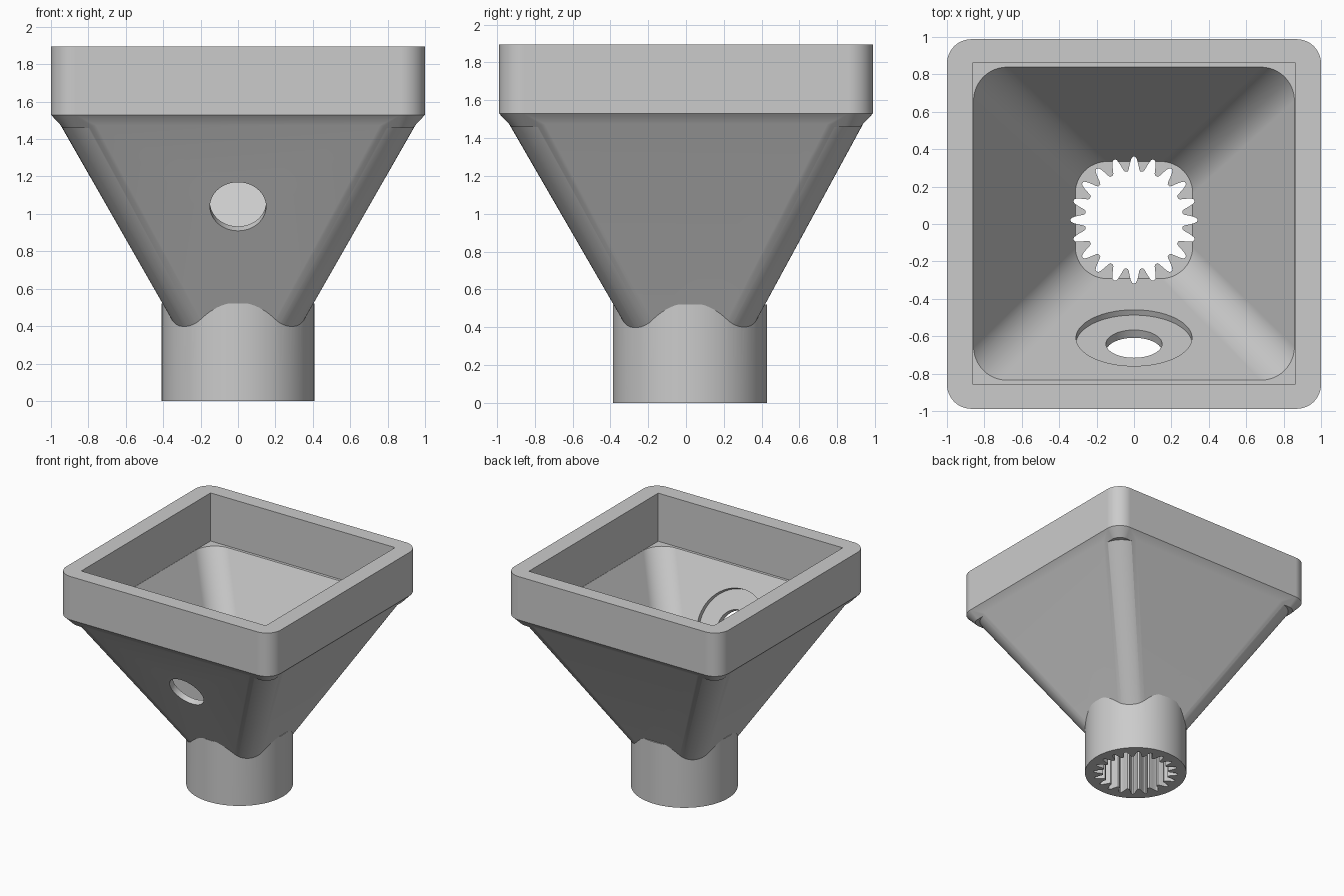
import bpy, bmesh, math
from mathutils import Vector

cube = bpy.data.objects.get("Cube")
if cube:
    bpy.data.objects.remove(cube, do_unlink=True)

grey = bpy.data.materials.new("plain_grey")
grey.use_nodes = True
grey.diffuse_color = (0.6, 0.6, 0.6, 1)
grey.node_tree.nodes["Principled BSDF"].inputs["Base Color"].default_value = (0.6, 0.6, 0.6, 1)


def rounded_rect(z, hx, hy, r, cy=0.0, seg=12):
    """Horizontal rounded rectangle, counter-clockwise."""
    pts = []
    for k, (sx, sy) in enumerate([(1, 1), (-1, 1), (-1, -1), (1, -1)]):
        for i in range(seg + 1):
            a = math.pi / 2 * (k + i / seg)
            pts.append(Vector((sx * (hx - r) + r * math.cos(a),
                               cy + sy * (hy - r) + r * math.sin(a), z)))
    return pts


def circle(z, r, cy=0.0, n=96):
    return [Vector((r * math.cos(math.tau * i / n), cy + r * math.sin(math.tau * i / n), z))
            for i in range(n)]


def gear(z, cy, teeth=20):
    """Toothed outline with slots tapering outwards."""
    flank = [(0.263, 7.2), (0.272, 6.0), (0.295, 4.6), (0.32, 3.1), (0.334, 1.9), (0.339, 0.8)]
    outline = [(r, -a) for r, a in flank] + [(r, a) for r, a in reversed(flank)]
    pts = []
    for t in range(teeth):
        for r, a in outline:
            ang = math.tau * t / teeth + math.radians(a)
            pts.append(Vector((r * math.cos(ang), cy + r * math.sin(ang), z)))
    return pts


def loft(name, rings):
    """Closed solid through rings of equal point count."""
    bm = bmesh.new()
    loops = [[bm.verts.new(p) for p in ring] for ring in rings]
    n = len(loops[0])
    for low, high in zip(loops, loops[1:]):
        for i in range(n):
            j = (i + 1) % n
            bm.faces.new((low[i], low[j], high[j], high[i]))
    bm.faces.new(loops[0][::-1])
    bm.faces.new(loops[-1])
    bmesh.ops.recalc_face_normals(bm, faces=bm.faces)
    mesh = bpy.data.meshes.new(name)
    bm.to_mesh(mesh)
    bm.free()
    mesh.materials.append(grey)
    ob = bpy.data.objects.new(name, mesh)
    bpy.context.collection.objects.link(ob)
    return ob


def combine(target, other, operation):
    other.hide_render = True
    mod = target.modifiers.new("combine", 'BOOLEAN')
    mod.operation = operation
    mod.solver = 'EXACT'
    mod.object = other
    bpy.context.view_layer.objects.active = target
    bpy.ops.object.modifier_apply(modifier=mod.name)
    bpy.data.objects.remove(other, do_unlink=True)


SPOUT_Y = 0.021

# Square rim with a chamfered lower edge
hopper = loft("hopper_body", [
    rounded_rect(1.46, 0.935, 0.922, 0.08),
    rounded_rect(1.53, 1.0, 0.988, 0.13),
    rounded_rect(1.895, 1.0, 0.988, 0.13)])

# Tapered funnel and round spout
combine(hopper, loft("funnel", [
    rounded_rect(0.3, 0.277, 0.277, 0.15, SPOUT_Y),
    rounded_rect(1.5, 0.963, 0.95, 0.19)]), 'UNION')
combine(hopper, loft("spout", [circle(0, 0.408, SPOUT_Y),
                               circle(0.52, 0.408, SPOUT_Y)]), 'UNION')

# Sharp-cornered rim opening, then the tapered cavity
opening = [Vector((x, y, 0)) for x, y in
           [(0.86, 0.863), (-0.86, 0.863), (-0.86, -0.858), (0.86, -0.858)]]
combine(hopper, loft("rim_opening", [[p + Vector((0, 0, z)) for p in opening]
                                     for z in (1.49, 2.1)]), 'DIFFERENCE')
combine(hopper, loft("cavity", [
    rounded_rect(0.51, 0.314, 0.313, 0.17, SPOUT_Y),
    rounded_rect(1.49, 0.858, 0.837, 0.18, 0.002),
    rounded_rect(1.6, 0.858, 0.837, 0.18, 0.002)]), 'DIFFERENCE')

# Splined bore through the spout
combine(hopper, loft("spline_bore", [gear(-0.1, SPOUT_Y), gear(0.7, SPOUT_Y)]), 'DIFFERENCE')

# Stepped porthole, square to the sloping front wall
inward = Vector((0, math.cos(math.radians(29.7)), math.sin(math.radians(29.7))))
turn = inward.to_track_quat('Z', 'Y')
centre = Vector((0, -0.686, 1.038))
for name, radius, start, end in [("port_hole", 0.15, -0.15, 0.25),
                                 ("port_recess", 0.31, 0.052, 0.25)]:
    rings = [[centre + turn @ p for p in circle(d, radius, n=64)] for d in (start, end)]
    combine(hopper, loft(name, rings), 'DIFFERENCE')

# Smooth shading with crisp edges
bpy.ops.object.select_all(action='DESELECT')
hopper.select_set(True)
bpy.context.view_layer.objects.active = hopper
bpy.ops.object.shade_smooth_by_angle(angle=math.radians(25))
weighted = hopper.modifiers.new("weighted_normals", 'WEIGHTED_NORMAL')
weighted.keep_sharp = True
